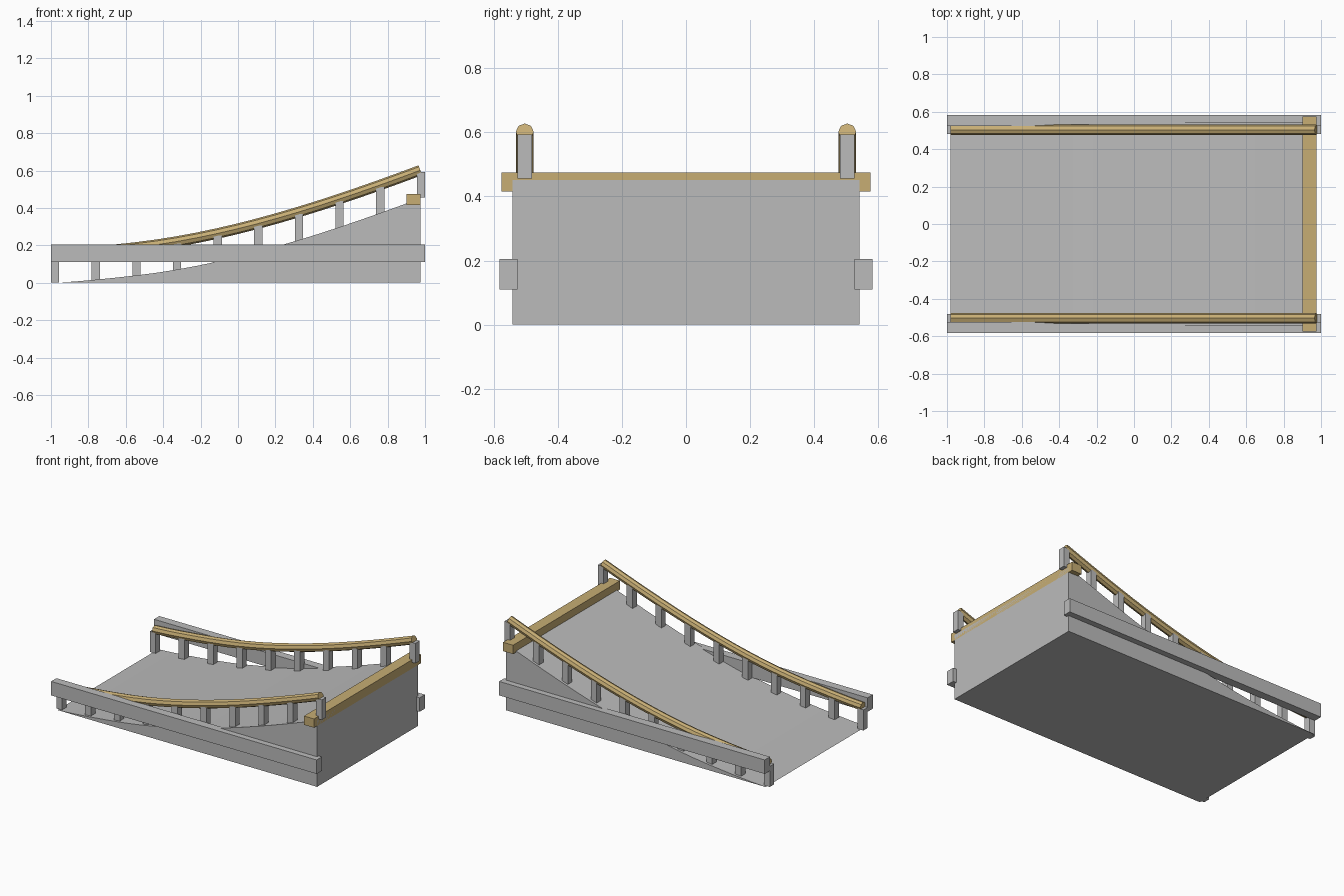
import bpy, bmesh, math
from mathutils import Vector

if "Cube" in bpy.data.objects:
    bpy.data.objects.remove(bpy.data.objects["Cube"])


def material(name, colour):
    mat = bpy.data.materials.new(name)
    mat.use_nodes = True
    mat.diffuse_color = (*colour, 1)
    mat.node_tree.nodes["Principled BSDF"].inputs["Base Color"].default_value = (*colour, 1)
    return mat


STONE = material("grey stone", (0.5, 0.5, 0.5))
GOLD = material("sandy gold", (0.57, 0.42, 0.175))


def deck_height(x):
    """Height of the arched deck surface."""
    if x < -0.545:
        return 0.039 * max(0, (x + 0.98) / 0.435) ** 1.28
    return 0.139 + 0.245 * x + 0.1 * x ** 2 - 0.0233 * x ** 3


def finish(name, bm, mat):
    bmesh.ops.recalc_face_normals(bm, faces=bm.faces)
    mesh = bpy.data.meshes.new(name)
    bm.to_mesh(mesh)
    bm.free()
    mesh.materials.append(mat)
    obj = bpy.data.objects.new(name, mesh)
    bpy.context.collection.objects.link(obj)
    return obj


def box(name, low, high, mat):
    low, high = Vector(low), Vector(high)
    bm = bmesh.new()
    bmesh.ops.create_cube(bm, size=1)
    for v in bm.verts:
        v.co = (low + high) / 2 + v.co * (high - low)
    return finish(name, bm, mat)


def loft(name, rings, mat):
    """Join matching closed rings of points and cap both ends."""
    bm = bmesh.new()
    loops = [[bm.verts.new(p) for p in ring] for ring in rings]
    n = len(loops[0])
    for a, b in zip(loops, loops[1:]):
        for i in range(n):
            j = (i + 1) % n
            bm.faces.new((a[i], a[j], b[j], b[i]))
    bm.faces.new(loops[0])
    bm.faces.new(loops[-1])
    return finish(name, bm, mat)


START, END, SEGMENTS = -0.98, 0.975, 18
stations = [START + (END - START) * i / SEGMENTS for i in range(SEGMENTS + 1)]

# Solid ramp body, curved above and flat below
outline = [(x, deck_height(x)) for x in stations] + [(END, 0)]
loft("ramp_deck", [[(x, y, z) for x, z in outline] for y in (-0.542, 0.542)], STONE)

# Crossbeam at the high end
box("crossbeam", (0.9, -0.575, 0.415), (0.975, 0.575, 0.475), GOLD)

RAIL_Y, RAIL_RADIUS, RAIL_LIFT = 0.503, 0.028, 0.15


def rail_ring(x, y):
    """Octagon set square to the slope of the rail."""
    step = 0.02
    slope = math.atan2(deck_height(x + step) - deck_height(x - step), 2 * step)
    ring = []
    for k in range(8):
        angle = math.tau * k / 8
        up = RAIL_RADIUS * math.sin(angle)
        ring.append((x - up * math.sin(slope),
                     y + RAIL_RADIUS * math.cos(angle),
                     deck_height(x) + RAIL_LIFT + up * math.cos(slope)))
    return ring


POSTS = 10
for side, s in (("left", 1), ("right", -1)):
    # When facing the front, the two sides lie at the back and front edges
    edge = "back" if s > 0 else "front"

    # Straight outer beam
    ys = sorted((s * 0.525, s * 0.582))
    box(edge + "_side_beam", (-1, ys[0], 0.11), (1, ys[1], 0.205), STONE)

    # Curved handrail
    loft(edge + "_handrail", [rail_ring(x, s * RAIL_Y) for x in stations], GOLD)

    # Evenly spaced balusters
    for i in range(POSTS):
        x = -0.978 + 1.956 * i / (POSTS - 1)
        z = deck_height(x)
        foot = max(0, z - 0.01) if i < POSTS - 1 else z + 0.004
        box(f"{edge}_post_{i + 1}", (x - 0.022, s * RAIL_Y - 0.023, foot),
            (x + 0.022, s * RAIL_Y + 0.023, z + RAIL_LIFT - 0.01), STONE)
